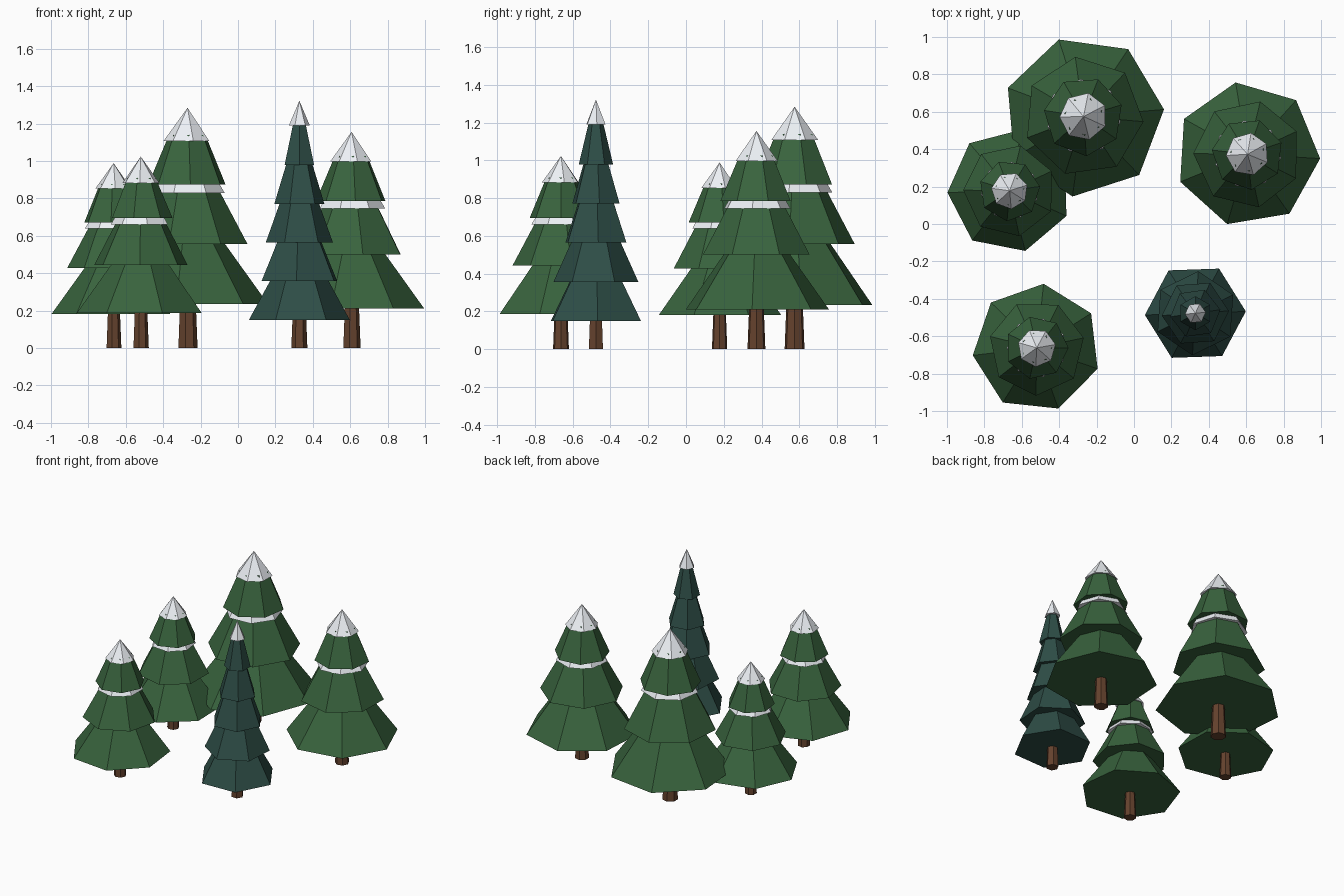
import bpy, bmesh
from math import sin, cos, radians

if "Cube" in bpy.data.objects:
    bpy.data.objects.remove(bpy.data.objects["Cube"])


def material(name, rgb):
    m = bpy.data.materials.new(name)
    m.diffuse_color = (*rgb, 1)
    m.use_nodes = True
    m.node_tree.nodes["Principled BSDF"].inputs["Base Color"].default_value = m.diffuse_color
    return m


GREEN = material("pine_green", (0.04, 0.125, 0.047))
DARK = material("fir_green", (0.027, 0.075, 0.062))
SNOW = material("snow", (0.85, 0.88, 0.92))
BARK = material("bark", (0.13, 0.055, 0.027))


def frustum(name, pos, sides, r0, r1, z0, z1, deg, mat):
    """Closed flat-sided cone or frustum; first corner at angle deg from +x."""
    bm = bmesh.new()

    def ring(r, z):
        return [bm.verts.new((r * cos(a), r * sin(a), z)) for a in
                (radians(deg + 360 * i / sides) for i in range(sides))]

    low = ring(r0, z0)
    bm.faces.new(low[::-1])
    if r1 > 0:
        top = ring(r1, z1)
        bm.faces.new(top)
    else:
        top = [bm.verts.new((0, 0, z1))]
    for i in range(sides):
        j = (i + 1) % sides
        if r1 > 0:
            bm.faces.new((low[i], low[j], top[j], top[i]))
        else:
            bm.faces.new((low[i], low[j], top[0]))
    me = bpy.data.meshes.new(name)
    bm.to_mesh(me)
    bm.free()
    me.materials.append(mat)
    ob = bpy.data.objects.new(name, me)
    ob.location = (*pos, 0)
    bpy.context.collection.objects.link(ob)


# Broad pines: name, position, scale, rotation of each tier
PINES = [
    ("large_pine", (-0.27, 0.575), 1.0, (5, -5, 17)),
    ("right_pine", (0.607, 0.373), 0.9, (-3.4, 25, 19)),
    ("left_pine", (-0.665, 0.178), 0.77, (-24, 25, 8)),
    ("front_pine", (-0.52, -0.662), 0.797, (-19, 12, 0)),
]
# base radius, top radius, base height, top height
PINE_TIERS = [(0.432, 0.17, 0.235, 0.60),
              (0.322, 0.15, 0.556, 0.88),
              (0.213, 0.10, 0.873, 1.14)]

for name, pos, s, rots in PINES:
    frustum(name + "_trunk", pos, 7, 0.054 * s, 0.042 * s, 0, 0.3 * s, 0, BARK)
    for i, (tier, rot) in enumerate(zip(PINE_TIERS, rots)):
        frustum(f"{name}_tier_{i + 1}", pos, 7, *(v * s for v in tier), rot, GREEN)
    # snow band under the upper tier, and snow cap on the tip
    frustum(name + "_snow_band", pos, 7, 0.201 * s, 0.13 * s, 0.829 * s, 0.95 * s,
            rots[2] + 25.7, SNOW)
    frustum(name + "_snow_cap", pos, 7, 0.128 * s, 0, 1.107 * s, 1.284 * s,
            rots[2] + 10, SNOW)

# Slim fir with five hexagonal tiers
FIR = (0.328, -0.477)
FIR_TIERS = [(0.27, 0.145, 2), (0.225, 0.122, 26), (0.18, 0.098, 4),
             (0.135, 0.065, 8), (0.091, 0.036, 30)]
frustum("slim_fir_trunk", FIR, 6, 0.043, 0.035, 0, 0.2, 0, BARK)
for i, (r0, r1, rot) in enumerate(FIR_TIERS):
    z = 0.15 + 0.207 * i
    frustum(f"slim_fir_tier_{i + 1}", FIR, 6, r0, r1, z, z + 0.23, rot, DARK)
frustum("slim_fir_snow_cap", FIR, 6, 0.056, 0, 1.19, 1.322, 5, SNOW)
